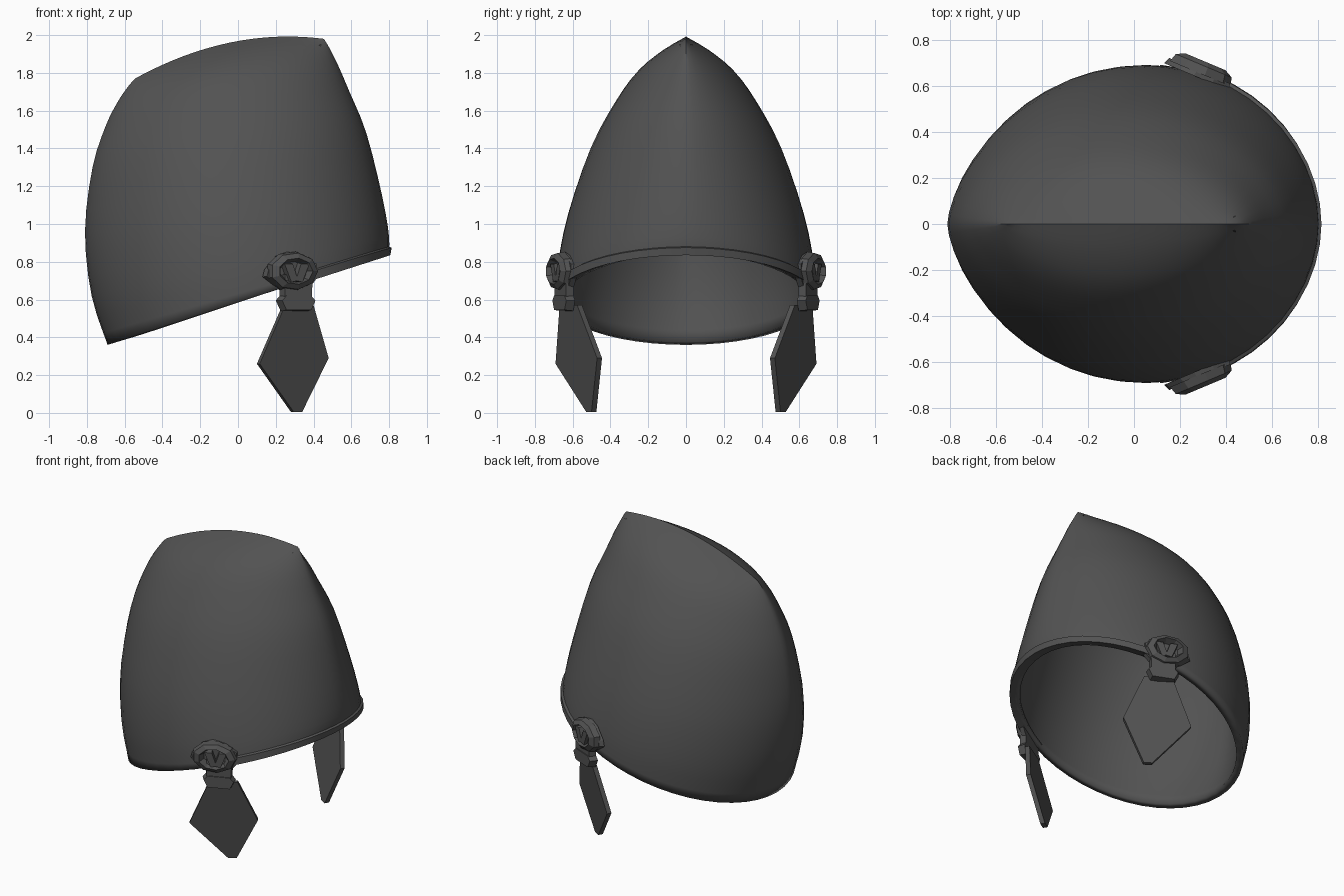
import bpy, bmesh, math
from mathutils import Vector

cube = bpy.data.objects.get("Cube")
if cube:
    bpy.data.objects.remove(cube, do_unlink=True)

steel = bpy.data.materials.new("dark steel")
steel.use_nodes = True
grey = (0.085, 0.085, 0.085, 1)
steel.diffuse_color = grey
steel.node_tree.nodes["Principled BSDF"].inputs["Base Color"].default_value = grey


def finish(bm, name, angle=None):
    bmesh.ops.remove_doubles(bm, verts=bm.verts, dist=0.001)
    bmesh.ops.recalc_face_normals(bm, faces=bm.faces)
    mesh = bpy.data.meshes.new(name)
    bm.to_mesh(mesh)
    bm.free()
    obj = bpy.data.objects.new(name, mesh)
    bpy.context.collection.objects.link(obj)
    mesh.materials.append(steel)
    if angle:
        bpy.ops.object.select_all(action="DESELECT")
        obj.select_set(True)
        bpy.context.view_layer.objects.active = obj
        bpy.ops.object.shade_smooth_by_angle(angle=math.radians(angle))
    return obj


def loft(bm, rings, closed):
    rows = [[bm.verts.new(p) for p in ring] for ring in rings]
    n = len(rows[0])
    for low, high in zip(rows, rows[1:]):
        for i in range(n if closed else n - 1):
            j = (i + 1) % n
            bm.faces.new((low[i], low[j], high[j], high[i]))


# Bowl sections: back x, back z, front x, front z, half width, upward bulge
LEVELS = [
    (-.69, .36, .795, .845, .69, 0),
    (-.775, .62, .80, .93, .68, 0),
    (-.81, .96, .765, 1.14, .625, 0),
    (-.77, 1.30, .68, 1.48, .505, .01),
    (-.70, 1.52, .59, 1.70, .375, .03),
    (-.635, 1.65, .53, 1.84, .26, .05),
    (-.58, 1.73, .485, 1.93, .13, .065),
    (-.545, 1.77, .455, 1.98, 0, .085),
]


def section(t):
    i = min(int(t), len(LEVELS) - 2)
    u = t - i
    a, b, c, d = (LEVELS[min(max(i + k, 0), len(LEVELS) - 1)] for k in (-1, 0, 1, 2))
    return [q + .5 * u * (r - p + u * (2*p - 5*q + 4*r - s + u * (3*(q - r) + s - p)))
            for p, q, r, s in zip(a, b, c, d)]


def bowl_point(t, angle):
    bx, bz, fx, fz, width, bulge = section(t)
    w = -math.cos(angle)
    s = (1 + w) / 2
    rise = t / (len(LEVELS) - 1)
    power = .5 + (.12 * min(1, rise * 3) + .1 * rise if w < 0 else .2 * rise)
    y = max(width, 0) * max(1 - w * w, 0) ** power
    if math.sin(angle) < 0:
        y = -y
    return Vector((bx + (fx - bx) * s, y, bz + (fz - bz) * s + bulge * (1 - w * w)))


# Helmet bowl, closing to a ridge along the top
SIDES, STEPS = 48, 3
bm = bmesh.new()
loft(bm, [[bowl_point(k / STEPS, math.tau * i / SIDES) for i in range(SIDES)]
          for k in range((len(LEVELS) - 1) * STEPS + 1)], True)
bowl = finish(bm, "helmet_bowl", 32)
wall = bowl.modifiers.new("wall", "SOLIDIFY")
wall.thickness = .045
wall.offset = -1

# Raised brow band around the front of the rim, tapering into the cheek hinges
bm = bmesh.new()
strips = []
COUNT = 20
for i in range(COUNT + 1):
    f = i / COUNT
    angle = math.pi + (f - .5) * math.radians(150)
    lower, upper = bowl_point(0, angle), bowl_point(.42 + .2 * math.sin(math.pi * f), angle)
    out = Vector((lower.x - .05, lower.y, 0)).normalized()
    strips.append([lower - out * .055, lower + out * .012 - Vector((0, 0, .01)),
                   lower.lerp(upper, .75) + out * .014, upper - out * .012])
loft(bm, strips, False)
finish(bm, "brow_band", 32)


def prism(name, outline, surface, depth, side, bevel=0):
    """Slab lying on a sloping side surface, mirrored by the side sign."""
    normal = Vector((.5, .86, 0))
    bm = bmesh.new()
    back = [Vector((x, surface(x, z), z)) for x, z in outline]
    mid = sum(back, Vector()) / len(back)
    front = [p.lerp(mid, bevel) + normal * depth for p in back]
    loft(bm, [back, front], True)
    for ring in (back, front):
        bm.faces.new([bm.verts.new(p) for p in ring])
    for v in bm.verts:
        v.co.y *= side
    return finish(bm, name)


def cheek_surface(x, z):
    return .545 - .62 * (x - .3) + .2 * (z - .28)


def hinge_surface(x, z):
    return .635 - .42 * (x - .28)


KITE = [(.235, .57), (.385, .57), (.465, .29), (.325, .005), (.28, .005), (.10, .26)]
NECK = [(.22, .74), (.38, .74), (.375, .62), (.36, .56), (.235, .56), (.22, .62)]
COLLAR = [(.20, .595), (.225, .625), (.37, .625), (.395, .595), (.37, .54), (.225, .54)]
KNOT = [(.13, .72), (.14, .76), (.20, .83), (.26, .853), (.34, .835), (.41, .79),
        (.41, .71), (.365, .65), (.22, .65)]

for side, label in ((1, "left"), (-1, "right")):
    # Cheek guard hanging from its hinge
    prism(label + "_cheek_guard", KITE, cheek_surface, .03, side)
    prism(label + "_hinge_neck", NECK, hinge_surface, .045, side, .08)
    prism(label + "_hinge_collar", COLLAR, hinge_surface, .05, side, .1)
    prism(label + "_hinge_plate", KNOT, hinge_surface, .03, side, .06)

    # Chunky faceted ring of the hinge
    bm = bmesh.new()
    rings = []
    for i in range(9):
        a = math.tau * i / 9
        ring = []
        for radius, lift in ((.135, .02), (.125, .06), (.09, .08), (.065, .03)):
            x, z = .275 + radius * math.cos(a), .75 + radius * .78 * math.sin(a)
            ring.append(Vector((x + lift * .4, side * (hinge_surface(x, z) + lift * .85), z)))
        rings.append(ring)
    loft(bm, rings + rings[:1], True)
    finish(bm, label + "_hinge_ring")

    # Folded knot in the middle of the ring
    for k, slant in enumerate((-1, 1)):
        fold = [(.28 + slant * .075, .80), (.28 + slant * .02, .80),
                (.28 - slant * .015, .69), (.28 + slant * .03, .68)]
        prism(f"{label}_hinge_fold_{k + 1}", fold, hinge_surface, .065, side, .2)
